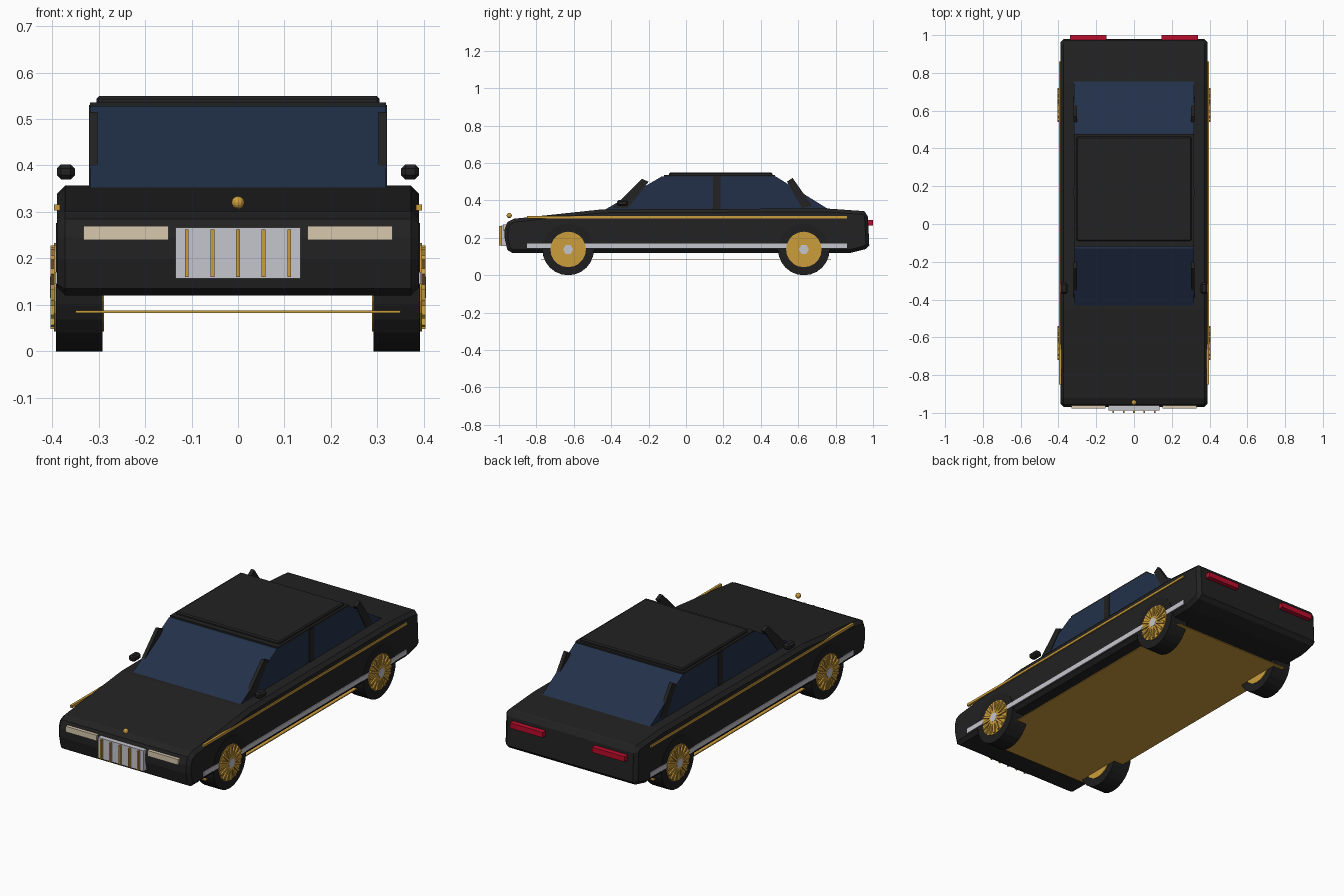
import bpy, bmesh, math
from mathutils import Matrix

cube = bpy.data.objects.get("Cube")
if cube:
    bpy.data.objects.remove(cube, do_unlink=True)


def material(name, r, g, b):
    m = bpy.data.materials.new(name)
    m.use_nodes = True
    m.diffuse_color = (r, g, b, 1)
    m.node_tree.nodes["Principled BSDF"].inputs["Base Color"].default_value = (r, g, b, 1)
    return m


BLACK = material("black paint", .016, .016, .016)
RUBBER = material("tyre rubber", .013, .013, .013)
GLASS = material("tinted glass", .016, .03, .066)
GOLD = material("gold", .6, .34, .045)
SILVER = material("silver", .56, .56, .61)
CREAM = material("headlight cream", .68, .58, .42)
RED = material("tail light red", .5, .004, .025)


def finish(bm, name, mat, bevel=0):
    bmesh.ops.recalc_face_normals(bm, faces=bm.faces)
    mesh = bpy.data.meshes.new(name)
    bm.to_mesh(mesh)
    bm.free()
    mesh.materials.append(mat)
    ob = bpy.data.objects.new(name, mesh)
    bpy.context.collection.objects.link(ob)
    if bevel:
        mod = ob.modifiers.new("Bevel", 'BEVEL')
        mod.width = bevel
        mod.segments = 1
        mod.limit_method = 'ANGLE'
        mod.angle_limit = math.radians(50)
    return ob


def box(name, mat, xs, ys, zs, bevel=0):
    bm = bmesh.new()
    bmesh.ops.create_cube(bm, size=1)
    for v in bm.verts:
        v.co = [r[0] if c < 0 else r[1] for c, r in zip(v.co, (xs, ys, zs))]
    return finish(bm, name, mat, bevel)


def extrude_profile(name, mat, points, x0, x1, bevel=0):
    """Extrude a side profile of (y, z) points from x0 to x1."""
    bm = bmesh.new()
    face = bm.faces.new([bm.verts.new((x0, y, z)) for y, z in points])
    out = bmesh.ops.extrude_face_region(bm, geom=[face])
    for v in out["geom"]:
        if isinstance(v, bmesh.types.BMVert):
            v.co.x = x1
    return finish(bm, name, mat, bevel)


def disc(name, mat, x0, x1, y, z, radius, sides):
    ring = [(y + radius * math.cos(i * math.tau / sides),
             z + radius * math.sin(i * math.tau / sides)) for i in range(sides)]
    return extrude_profile(name, mat, ring, x0, x1)


# Body shell
extrude_profile("body", BLACK, [
    (-.93, .12), (-.955, .135), (-.97, .2), (-.97, .245), (-.955, .285), (-.92, .302),
    (-.45, .352), (.75, .357), (.95, .343), (.972, .33), (.98, .16), (.96, .14), (.88, .12)],
    -.39, .39, .018)

# Cabin glass and roof
extrude_profile("cabin_glass", GLASS,
                [(-.46, .335), (-.13, .528), (.48, .528), (.79, .335)], -.318, .318)
box("roof_frame", BLACK, (-.318, .318), (-.118, .477), (.526, .536))
box("roof", BLACK, (-.305, .305), (-.09, .462), (.53, .549), .006)

# Parts mirrored left and right
for side, s in (("left", 1), ("right", -1)):
    def span(a, b):
        return sorted((s * a, s * b))

    extrude_profile(side + "_front_pillar", BLACK,
                    [(-.39, .36), (-.235, .515), (-.2, .5), (-.31, .36)], *span(.302, .321))
    extrude_profile(side + "_rear_pillar", BLACK,
                    [(.54, .5), (.57, .52), (.675, .37), (.62, .36)], *span(.302, .321))
    box(side + "_door_pillar", BLACK, span(.3, .321), (.145, .185), (.35, .53))
    box(side + "_mirror", BLACK, span(.351, .39), (-.37, -.31), (.37, .402), .009)
    box(side + "_gold_stripe", GOLD, span(.383, .396), (-.85, .86), (.303, .316))
    box(side + "_silver_stripe", SILVER, span(.385, .394), (-.85, .86), (.145, .171))
    box(side + "_headlight", CREAM, span(.15, .332), (-.978, -.955), (.24, .27))
    box(side + "_tail_light", RED, span(.145, .338), (.96, 1), (.267, .295))

    # Wheels with raised spokes
    for end, y in (("front", -.63), ("rear", .63)):
        name = side + "_" + end
        disc(name + "_tyre", RUBBER, *span(.292, .392), y, .138, .138, 24)
        disc(name + "_rim", GOLD, *span(.288, .396), y, .138, .095, 20)
        disc(name + "_hub", SILVER, *span(.38, .405), y, .138, .027, 6)
        bm = bmesh.new()
        count = 16
        for i in range(count):
            m = (Matrix.Translation((s * .398, y, .138))
                 @ Matrix.Rotation(i * math.tau / count, 4, 'X')
                 @ Matrix.Translation((0, 0, .055))
                 @ Matrix.Diagonal((.012, .012, .07, 1)))
            bmesh.ops.create_cube(bm, size=1, matrix=m)
        finish(bm, name + "_spokes", GOLD)

# Grille with gold bars
box("grille", SILVER, (-.135, .135), (-.987, -.95), (.157, .267))
for i in range(-2, 3):
    x = i * .055
    box("grille_bar", GOLD, (x - .004, x + .004), (-1, -.98), (.16, .262))

# Hood ornament
bm = bmesh.new()
bmesh.ops.create_uvsphere(bm, u_segments=12, v_segments=8, radius=.014,
                          matrix=Matrix.Translation((0, -.945, .32)))
finish(bm, "hood_ornament", GOLD)

# Plate under the floor
box("underbody_plate", GOLD, (-.35, .35), (-.775, .775), (.083, .088))
